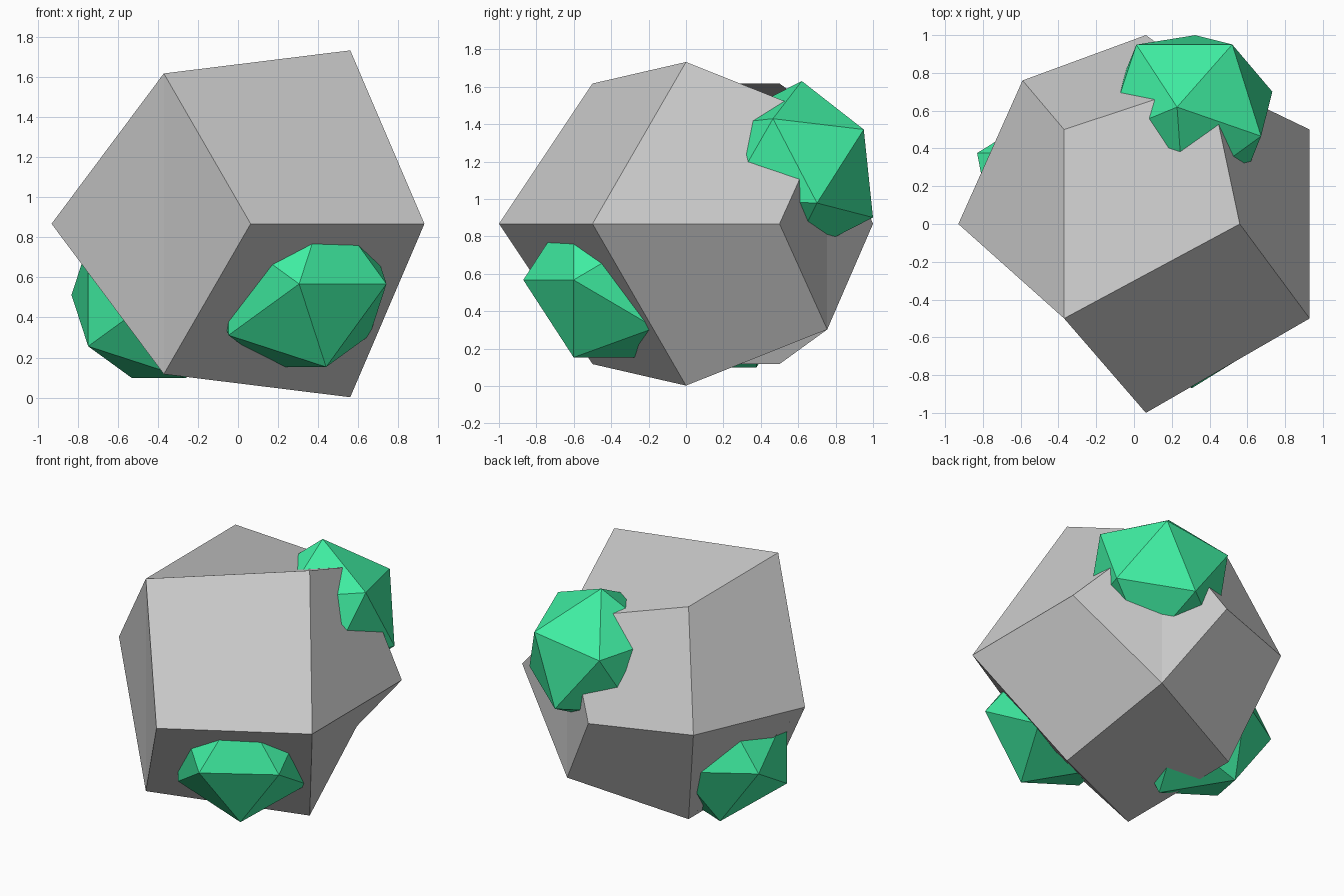
import bpy, bmesh, math
from mathutils import Vector, Matrix

if "Cube" in bpy.data.objects:
    bpy.data.objects.remove(bpy.data.objects["Cube"])

MID = 0.867  # mirror height of the grey body

green = bpy.data.materials.new("green")
green.diffuse_color = (0.05, 0.85, 0.36, 1)
green.use_nodes = True
green.node_tree.nodes["Principled BSDF"].inputs["Base Color"].default_value = green.diffuse_color


def finish(bm, name, mat=None):
    bmesh.ops.remove_doubles(bm, verts=bm.verts, dist=0.001)
    bmesh.ops.recalc_face_normals(bm, faces=bm.faces)
    me = bpy.data.meshes.new(name)
    bm.to_mesh(me)
    bm.free()
    ob = bpy.data.objects.new(name, me)
    bpy.context.collection.objects.link(ob)
    if mat:
        me.materials.append(mat)
    return ob


# Grey twelve-sided body: upper half corners (heights relative to MID), mirrored down
P = {
    "left": (-0.93, 0, 0), "top_front": (-0.37, -0.5, 0.75), "top_back": (-0.37, 0.5, 0.75),
    "peak": (0.56, 0, 0.865), "right_front": (0.93, -0.5, 0), "right_back": (0.93, 0.5, 0),
    "front": (0.063, -1, 0), "back": (0.063, 1, 0), "back_left": (-0.59, 0.76, 0),
    "shoulder": (0.40, 0.755, 0.565),
    "front_fold": (-0.37, -0.5, 0), "back_fold": (0.40, 0.755, 0),
}
faces = [
    ("front", "right_front", "peak", "top_front"),
    ("right_front", "right_back", "shoulder", "peak"),
    ("top_front", "peak", "shoulder", "top_back"),
    ("left", "top_front", "top_back", "back_left"),
    ("back_left", "top_back", "shoulder", "back"),
    ("left", "front_fold", "top_front"), ("front_fold", "front", "top_front"),
    ("right_back", "back_fold", "shoulder"), ("back_fold", "back", "shoulder"),
]
bm = bmesh.new()
for side in (1, -1):
    for f in faces:
        bm.faces.new([bm.verts.new((P[k][0], P[k][1], MID + side * P[k][2])) for k in f])
finish(bm, "body")


# Green icosahedron lumps sunk into the body
def lump(name, centre, rot):
    bm = bmesh.new()
    bmesh.ops.create_icosphere(bm, subdivisions=1, radius=0.487,
                               matrix=Matrix.Translation(centre) @ rot)
    finish(bm, name, green)


# Frame from the pole direction and one neighbouring corner
pole = Vector((-0.064, 0.037, 0.481)).normalized()
corner = Vector((0.228, 0.368, 0.221))
ax = (corner - pole * corner.dot(pole)).normalized()
ay = pole.cross(ax)
tilted = Matrix((ax, ay, pole)).transposed().to_4x4()
upright = Matrix.Rotation(math.pi / 2, 4, "X")

lump("front_lump", (0.305, -0.383, 0.567), upright)
lump("left_lump", (-0.395, 0.158, 0.512), upright)
lump("back_lump", (0.292, 0.582, 1.149), tilted)
